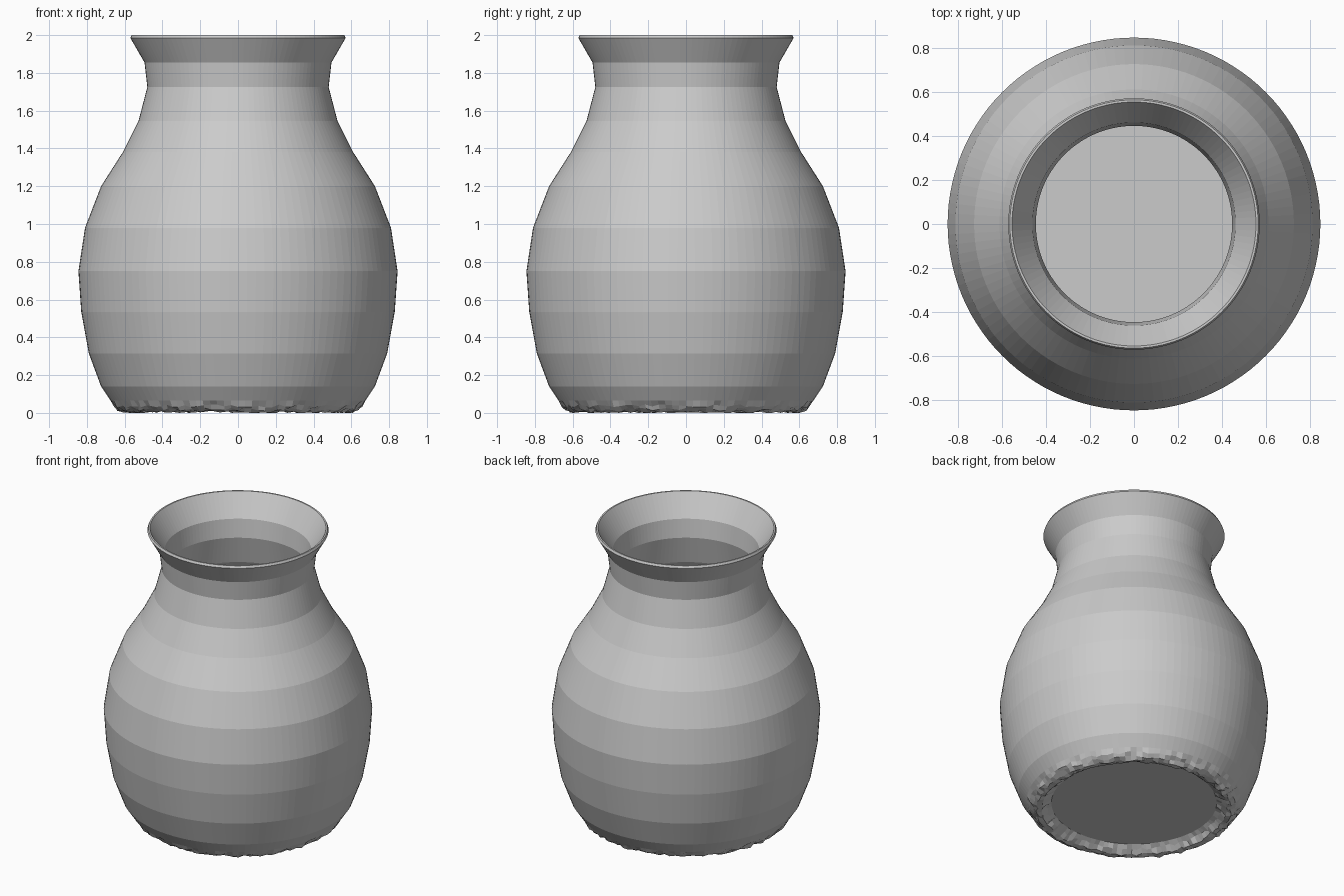
import bpy, bmesh, math, random
from mathutils import Vector

cube = bpy.data.objects.get("Cube")
if cube:
    bpy.data.objects.remove(cube, do_unlink=True)

SEGMENTS = 112
random.seed(4)

# Cross-section from the recessed underside, up the outside, down the inside
underside = [(0, 0.05), (0.52, 0.05)]
foot = [(0.55, 0.03), (0.58, 0.008), (0.61, 0.006), (0.635, 0.018), (0.655, 0.037)]
body = [(0.675, 0.065), (0.725, 0.14), (0.79, 0.315), (0.83, 0.535), (0.845, 0.75),
        (0.81, 0.98), (0.725, 1.2), (0.61, 1.38), (0.527, 1.545), (0.48, 1.725)]
lip = [(0.495, 1.855), (0.57, 1.985), (0.563, 2.0), (0.553, 2.0)]
inside = [(0.46, 1.85), (0.445, 1.725), (0.49, 1.535), (0.575, 1.36), (0.69, 1.18),
          (0.774, 0.97), (0.808, 0.75), (0.794, 0.54), (0.755, 0.325),
          (0.69, 0.16), (0.64, 0.1), (0, 0.1)]


def lathe(name, profile):
    """Revolve a cross-section about z into a closed mesh."""
    bm = bmesh.new()
    verts = [bm.verts.new((r, 0, z)) for r, z in profile]
    edges = [bm.edges.new(pair) for pair in zip(verts, verts[1:])]
    bmesh.ops.spin(bm, geom=verts + edges, cent=(0, 0, 0), axis=(0, 0, 1),
                   angle=math.tau, steps=SEGMENTS, use_duplicate=False)
    bmesh.ops.remove_doubles(bm, verts=bm.verts[:], dist=0.0005)
    bmesh.ops.recalc_face_normals(bm, faces=bm.faces[:])
    mesh = bpy.data.meshes.new(name)
    obj = bpy.data.objects.new(name, mesh)
    bpy.context.collection.objects.link(obj)
    return obj, bm


vase, bm = lathe("vase", underside + foot + body + lip + inside)

# Chipped, unglazed foot ring
for v in bm.verts:
    radius = v.co.xy.length
    if v.co.z < 0.045 and radius > 0.54:
        out = Vector((v.co.x, v.co.y, 0)) / radius
        v.co += out * random.uniform(-0.008, 0.008)
        v.co.z = max(0, v.co.z + random.uniform(-0.009, 0.009))

bm.to_mesh(vase.data)
bm.free()
